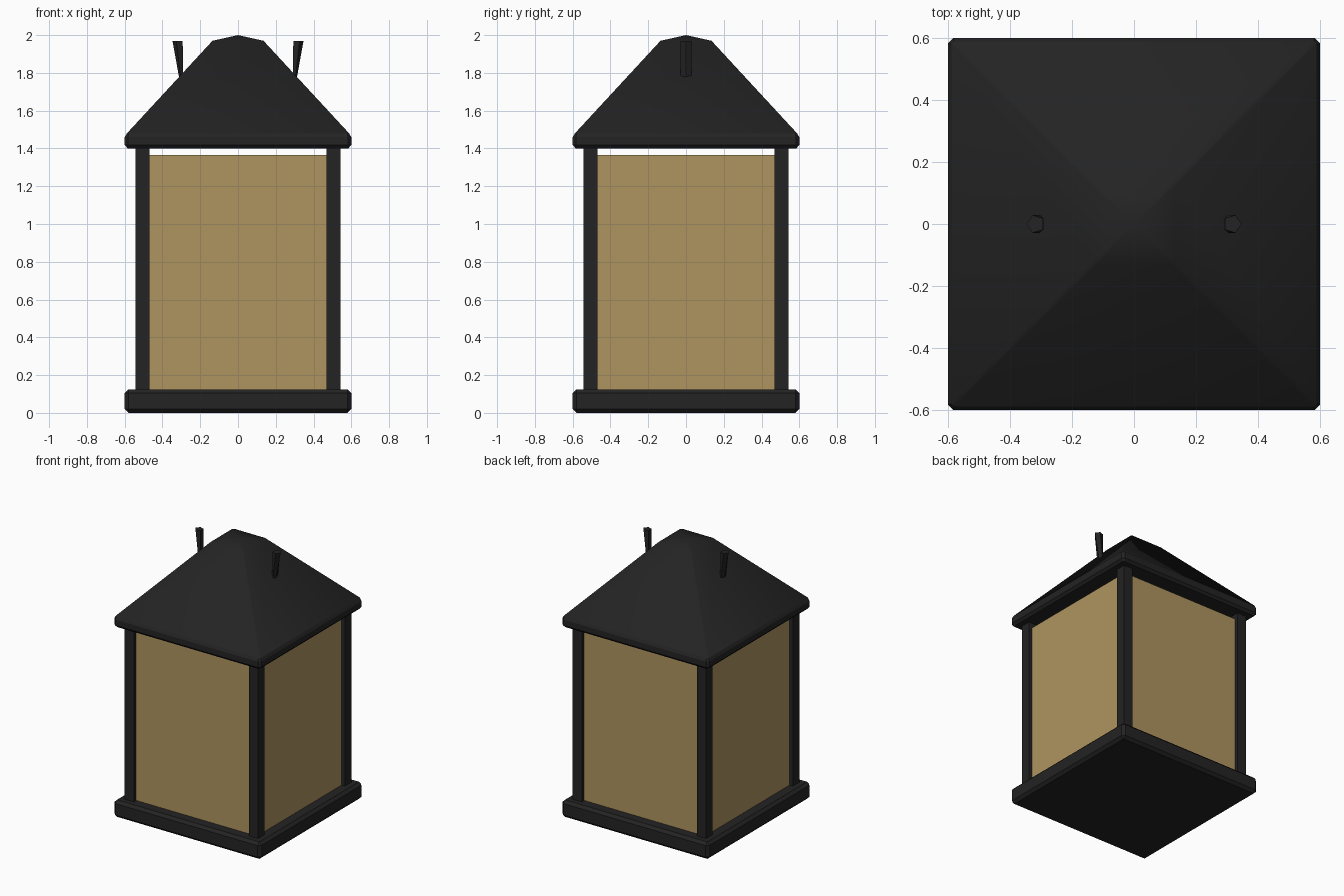
import bpy, bmesh, math

if "Cube" in bpy.data.objects:
    bpy.data.objects.remove(bpy.data.objects["Cube"])


def material(name, color):
    m = bpy.data.materials.new(name)
    m.diffuse_color = (*color, 1)
    m.use_nodes = True
    m.node_tree.nodes["Principled BSDF"].inputs["Base Color"].default_value = m.diffuse_color
    return m


METAL = material("dark_metal", (0.018, 0.017, 0.017))
GLASS = material("amber_glass", (0.43, 0.30, 0.118))


def add_object(name, bm, mat):
    bmesh.ops.recalc_face_normals(bm, faces=bm.faces)
    mesh = bpy.data.meshes.new(name)
    bm.to_mesh(mesh)
    bm.free()
    mesh.materials.append(mat)
    ob = bpy.data.objects.new(name, mesh)
    bpy.context.collection.objects.link(ob)
    return ob


def box(name, lo, hi, mat, bevel=0):
    bm = bmesh.new()
    bmesh.ops.create_cube(bm, size=1)
    for v in bm.verts:
        v.co = [(a + b) / 2 + c * (b - a) for a, b, c in zip(lo, hi, v.co)]
    if bevel:
        bmesh.ops.bevel(bm, geom=bm.edges[:], offset=bevel, segments=1,
                        affect='EDGES')
    return add_object(name, bm, mat)


def loft(rings):
    """Skin a list of point rings and cap both ends."""
    bm = bmesh.new()
    loops = [[bm.verts.new(p) for p in ring] for ring in rings]
    n = len(loops[0])
    for a, b in zip(loops, loops[1:]):
        for i in range(n):
            j = (i + 1) % n
            bm.faces.new((a[i], a[j], b[j], b[i]))
    bm.faces.new(loops[0][::-1])
    top = bm.faces.new(loops[-1])
    return bm, top


def chamfered_square(h, z, c):
    pts = [(h, -h + c), (h, h - c), (h - c, h), (-h + c, h),
           (-h, h - c), (-h, -h + c), (-h + c, -h), (h - c, -h)]
    return [(x, y, z) for x, y in pts]


# Base plate
box("base", (-0.6, -0.6, 0), (0.6, 0.6, 0.125), METAL, 0.02)

# Corner posts
for sx, sy, label in ((1, -1, "front_right"), (-1, -1, "front_left"),
                      (1, 1, "back_right"), (-1, 1, "back_left")):
    cx, cy, r = sx * 0.506, sy * 0.506, 0.037
    box("post_" + label, (cx - r, cy - r, 0.11), (cx + r, cy + r, 1.41), METAL)

# Glass panes, stopping just short of the roof
for i, label in enumerate(("front", "right", "back", "left")):
    pane = box("glass_" + label, (-0.48, -0.515, 0.115), (0.48, -0.497, 1.365), GLASS)
    pane.rotation_euler.z = i * math.pi / 2

# Roof: bevelled eave, straight slopes, shallow peak
bm, top = loft([chamfered_square(h, z, c) for h, z, c in (
    (0.583, 1.40, 0.008), (0.6, 1.418, 0.018), (0.6, 1.46, 0.018),
    (0.588, 1.48, 0.008), (0.135, 1.97, 0.01))])
peak = bmesh.ops.poke(bm, faces=[top])["verts"][0]
peak.co.z = 2.0
for f in bm.faces:
    f.smooth = f.calc_center_median().z > 1.5
for e in bm.edges:
    e.smooth = min(v.co.z for v in e.verts) > 1.475 and max(v.co.z for v in e.verts) > 1.5
add_object("roof", bm, METAL)

# Handle stubs: five-sided, flaring outwards to the top
for side, label in ((1, "right"), (-1, "left")):
    rings = []
    for cx, z, rx in ((0.299, 1.76, 0.010), (0.317, 1.97, 0.030)):
        rings.append([(side * (cx + rx * math.cos(a)), 0.03 * math.sin(a), z)
                      for a in (2 * math.pi * k / 5 for k in range(5))])
    bm, _ = loft(rings)
    add_object("handle_stub_" + label, bm, METAL)
